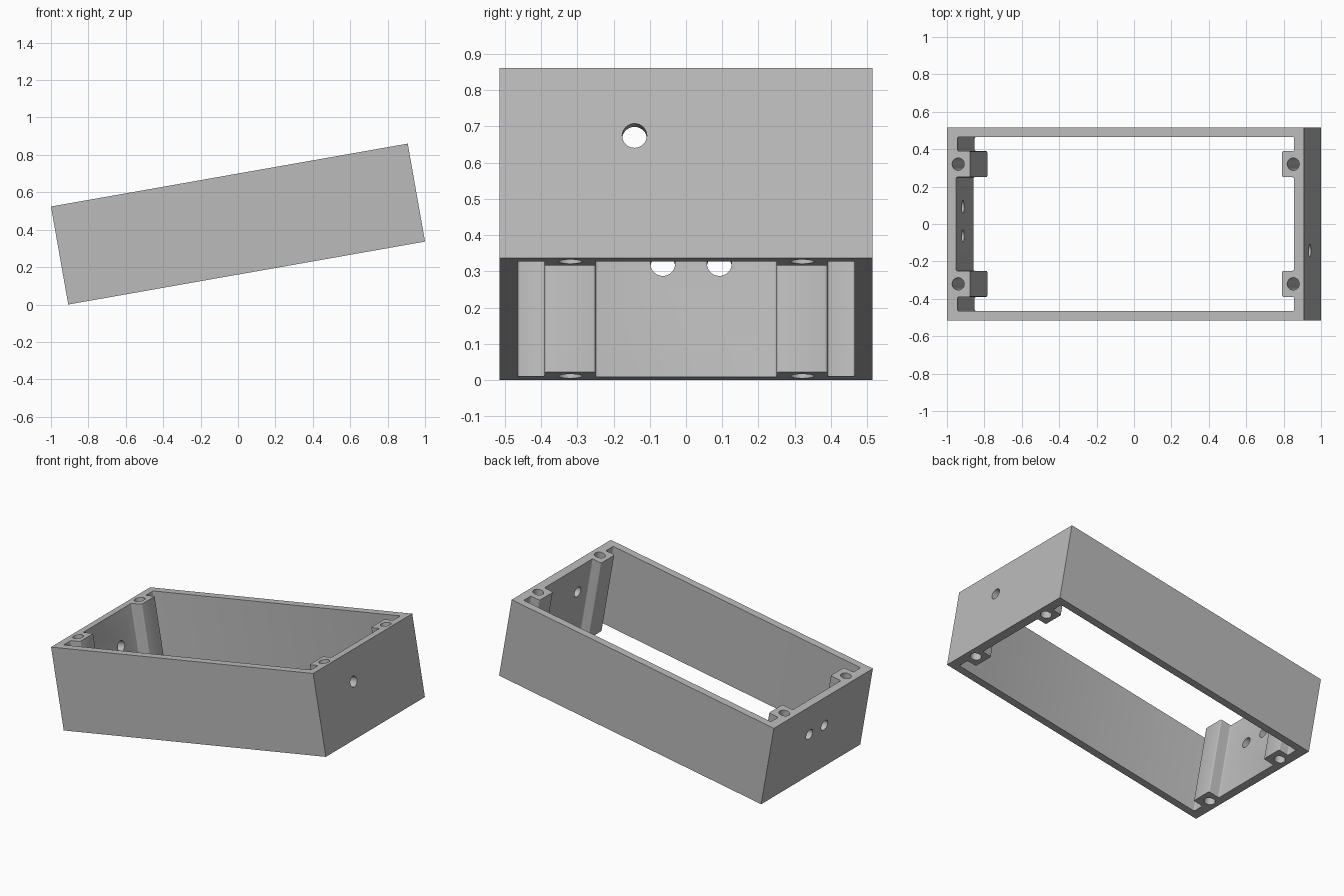
import bpy, bmesh, math
from mathutils import Matrix

if "Cube" in bpy.data.objects:
    bpy.data.objects.remove(bpy.data.objects["Cube"])

L, W, H = 1.937, 1.03, 0.532      # length, width, height of the frame
TILT = math.radians(10)

grey = bpy.data.materials.new("grey")
grey.diffuse_color = (0.5, 0.5, 0.5, 1)
grey.use_nodes = True
grey.node_tree.nodes["Principled BSDF"].inputs["Base Color"].default_value = grey.diffuse_color


def make_object(name, bm):
    bmesh.ops.recalc_face_normals(bm, faces=bm.faces)
    mesh = bpy.data.meshes.new(name)
    bm.to_mesh(mesh)
    bm.free()
    mesh.materials.append(grey)
    obj = bpy.data.objects.new(name, mesh)
    bpy.context.collection.objects.link(obj)
    return obj


def end_profile(corner, middle, boss):
    """Inner outline of one end as (inset, y), running from -y to +y."""
    half = [(corner, -0.465), (corner, -0.39), (boss, -0.39),
            (boss, -0.25), (middle, -0.25)]
    return half + [(d, -y) for d, y in reversed(half)]


def cylinder(name, radius, depth, matrix):
    bm = bmesh.new()
    bmesh.ops.create_cone(bm, cap_ends=True, segments=32, radius1=radius,
                          radius2=radius, depth=depth, matrix=matrix)
    return make_object(name, bm)


# Outer block
bm = bmesh.new()
bmesh.ops.create_cube(bm, size=1, matrix=Matrix.Diagonal((L, W, H, 1)))
frame = make_object("enclosure_frame", bm)

# Open middle, leaving screw bosses on both ends
left = [(-L / 2 + d, y) for d, y in end_profile(0.057, 0.049, 0.125)]
right = [(L / 2 - d, -y) for d, y in end_profile(0.053, 0.053, 0.117)]
bm = bmesh.new()
face = bm.faces.new([bm.verts.new((x, y, -H)) for x, y in left + right])
ext = bmesh.ops.extrude_face_region(bm, geom=[face])
bmesh.ops.translate(bm, vec=(0, 0, 2 * H),
                    verts=[g for g in ext["geom"] if isinstance(g, bmesh.types.BMVert)])
upright = [e for e in bm.edges if abs(e.verts[0].co.z - e.verts[1].co.z) > H]
bmesh.ops.bevel(bm, geom=upright, offset=0.007, segments=3, profile=0.5,
                affect='EDGES')
cutters = [make_object("opening_cutter", bm)]

# Screw holes through the bosses
for x in (-L / 2 + 0.061, L / 2 - 0.057):
    for y in (-0.32, 0.32):
        cutters.append(cylinder("screw_hole_cutter", 0.033, 2 * H,
                                Matrix.Translation((x, y, 0))))

# Cable holes through the end walls: two on the left, one on the right
for x, y, z in ((-L / 2, -0.064, 0.317), (-L / 2, 0.092, 0.317),
                (L / 2, -0.142, 0.343)):
    place = Matrix.Translation((x, y, z - H / 2)) @ Matrix.Rotation(math.pi / 2, 4, 'Y')
    cutters.append(cylinder("cable_hole_cutter", 0.034, 0.3, place))

# Cut everything out of the block
bpy.context.view_layer.objects.active = frame
for cutter in cutters:
    mod = frame.modifiers.new("cut", 'BOOLEAN')
    mod.operation, mod.solver, mod.object = 'DIFFERENCE', 'EXACT', cutter
    bpy.ops.object.modifier_apply(modifier=mod.name)
    bpy.data.objects.remove(cutter)

# Tilt the frame and stand its lowest edge on the ground
height = L * math.sin(TILT) + H * math.cos(TILT)
frame.data.transform(Matrix.Translation((0, 0, height / 2))
                     @ Matrix.Rotation(-TILT, 4, 'Y'))
frame.select_set(True)
bpy.ops.object.shade_smooth_by_angle(angle=math.radians(35))
